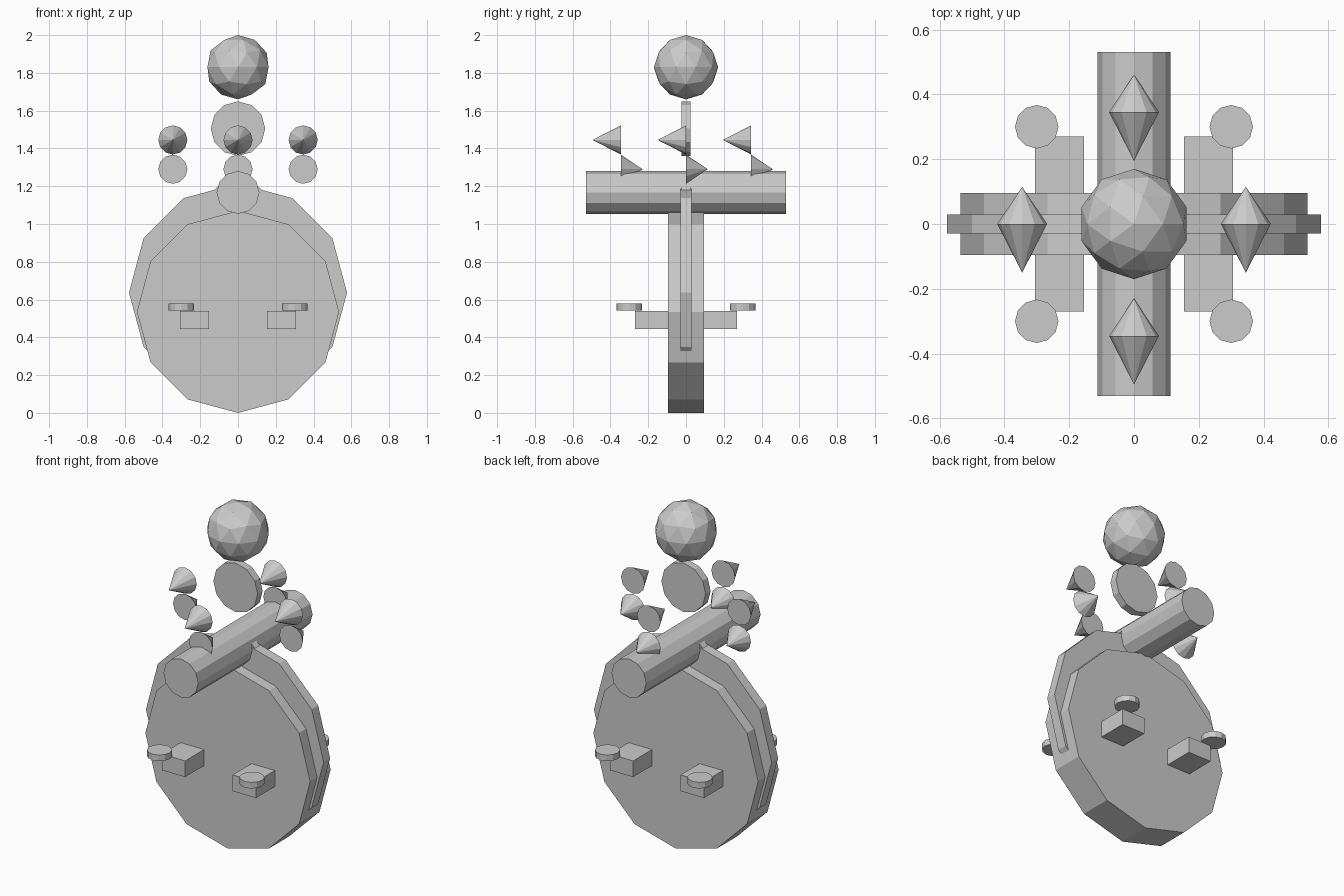
import bpy
from math import pi

if "Cube" in bpy.data.objects:
    bpy.data.objects.remove(bpy.data.objects["Cube"])

SIDES = 12


def disc(name, loc, r, depth, along_y=True):
    """Flat-shaded 12-sided cylinder, along y or upright."""
    bpy.ops.mesh.primitive_cylinder_add(
        vertices=SIDES, radius=r, depth=depth, location=loc,
        rotation=(pi / 2 if along_y else 0, 0, 0))
    bpy.context.object.name = name


def cone(name, x, y, z, length):
    """Cone whose base sits at y; negative length points to the front."""
    front = length < 0
    bpy.ops.mesh.primitive_cone_add(
        vertices=SIDES, radius1=0.077, radius2=0, depth=abs(length),
        location=(x, y + length / 2, z),
        rotation=(pi / 2 if front else -pi / 2, 0, 0))
    bpy.context.object.name = name


# Body discs
disc("body_disc", (0, 0, 0.535), 0.535, 0.19)
disc("rim_disc", (0, 0, 0.637), 0.577, 0.06)

# Cross bar and the small discs on the centre line
disc("cross_bar", (0, 0, 1.167), 0.113, 1.06)
disc("neck_disc", (0, 0, 1.11), 0.144, 0.046)
disc("upper_disc", (0, 0, 1.505), 0.144, 0.046)

# Top ball
bpy.ops.mesh.primitive_ico_sphere_add(subdivisions=2, radius=0.17, location=(0, 0, 1.83))
bpy.context.object.name = "top_ball"

# Ring of four cone pairs
for i, (x, y) in enumerate([(0.345, 0), (0, 0.345), (-0.345, 0), (0, -0.345)]):
    cone(f"upper_cone_{i}", x, y, 1.445, -0.15)
    cone(f"lower_cone_{i}", x, y, 1.29, 0.115)

# Side blocks through the body, with a small pad at each end
for sx in (-1, 1):
    bpy.ops.mesh.primitive_cube_add(size=1, location=(sx * 0.23, 0, 0.4925))
    block = bpy.context.object
    block.name = "foot_block"
    block.scale = (0.152, 0.54, 0.095)
    for sy in (-1, 1):
        disc("foot_pad", (sx * 0.3, sy * 0.3, 0.56), 0.067, 0.036, along_y=False)
